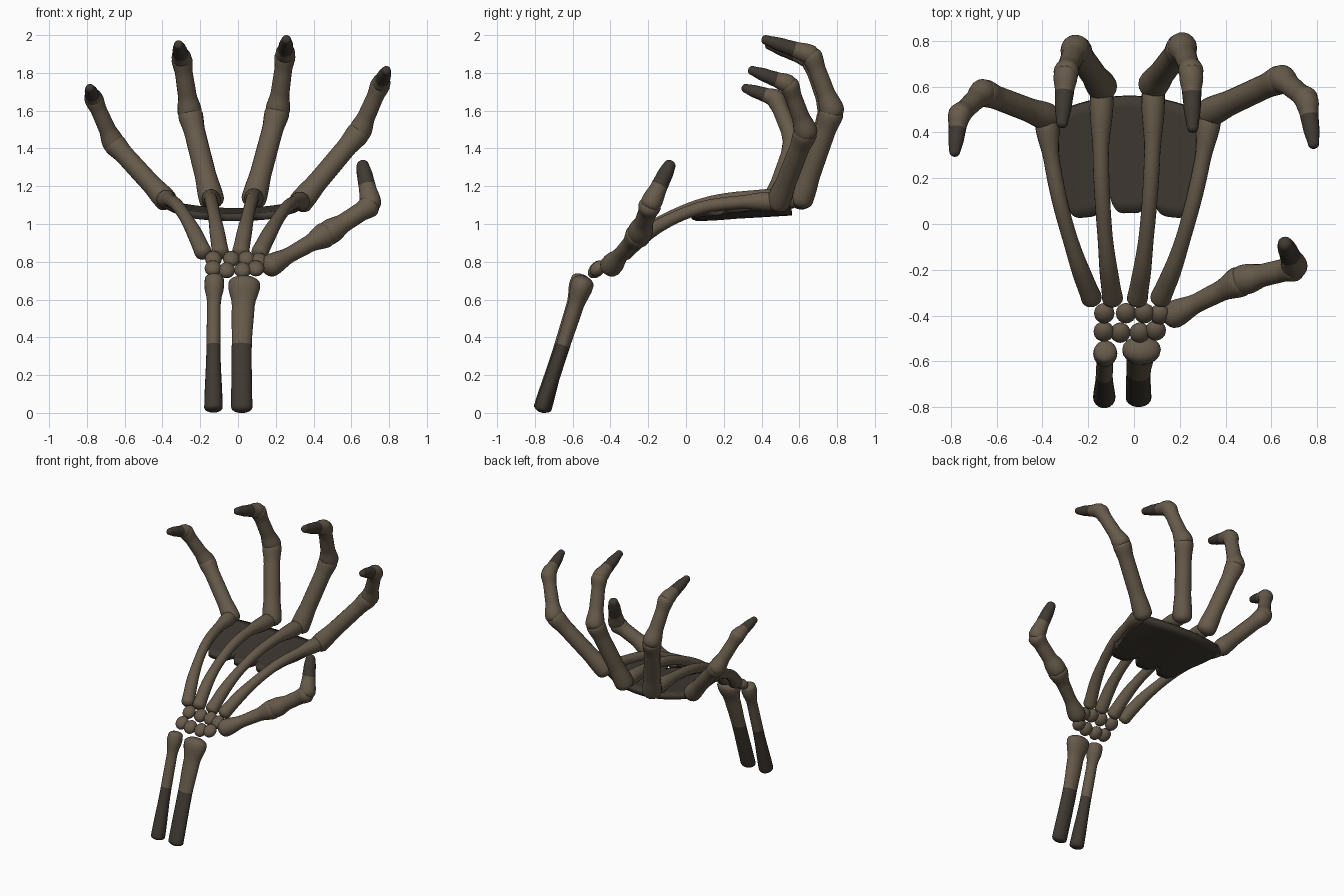
import bpy, bmesh, math
from mathutils import Vector, Matrix

if "Cube" in bpy.data.objects:
    bpy.data.objects.remove(bpy.data.objects["Cube"])


def material(name, col):
    m = bpy.data.materials.new(name)
    m.diffuse_color = (*col, 1)
    m.use_nodes = True
    m.node_tree.nodes["Principled BSDF"].inputs["Base Color"].default_value = m.diffuse_color
    return m


BONE = material("old bone", (0.135, 0.104, 0.070))
DARK = material("dark charred bone", (0.050, 0.041, 0.032))
SIDES = 18


def finish(name, bm):
    bmesh.ops.recalc_face_normals(bm, faces=bm.faces)
    me = bpy.data.meshes.new(name)
    bm.to_mesh(me)
    bm.free()
    me.materials.append(BONE)
    me.materials.append(DARK)
    for p in me.polygons:
        p.use_smooth = True
    ob = bpy.data.objects.new(name, me)
    bpy.context.collection.objects.link(ob)
    return ob


def spline(pts, t):
    """Catmull-Rom through pts, t in 0..1"""
    n = len(pts) - 1
    i = min(int(t * n), n - 1)
    u = t * n - i
    p1, p2 = pts[i], pts[i + 1]
    p0 = pts[i - 1] if i else p1 * 2 - p2
    p3 = pts[i + 2] if i + 2 <= n else p2 * 2 - p1
    return 0.5 * (2 * p1 + (p2 - p0) * u + (2 * p0 - 5 * p1 + 4 * p2 - p3) * u * u
                  + (3 * p1 - p0 - 3 * p2 + p3) * u ** 3)


def radius_at(prof, t):
    for (a, ra), (b, rb) in zip(prof, prof[1:]):
        if t <= b:
            u = (t - a) / (b - a)
            u = u * u * (3 - 2 * u)
            return ra + (rb - ra) * u
    return prof[-1][1]


def bone(name, pts, prof, dark=None, flat=1.0, cap=0.8):
    """Rounded tube along pts; prof = (t, radius); dark = t range painted dark"""
    pts = [Vector(p) for p in pts]
    length = sum((b - a).length for a, b in zip(pts, pts[1:]))
    c0, c1 = (min(0.4, cap * r / length) for r in (prof[0][1], prof[-1][1]))
    arc = [1 - math.cos(k * math.pi / 10) for k in range(1, 5)]
    ts = [c0 * a for a in arc] + [c0 + (1 - c0 - c1) * k / 22 for k in range(23)]
    ts += [1 - c1 * a for a in reversed(arc)]
    if dark:
        ts = sorted(ts + [d for d in dark if 0 < d < 1])
    bm = bmesh.new()
    rings = []
    for t in ts:
        c = spline(pts, t)
        tan = (spline(pts, min(1, t + .01)) - spline(pts, max(0, t - .01))).normalized()
        a = (Vector((1, 0, 0)) - tan * tan.x).normalized()
        b = tan.cross(a)
        r = radius_at(prof, t)
        for e, s in ((c0, t), (c1, 1 - t)):
            if s < e:
                r *= math.sqrt(max(0, 1 - (1 - s / e) ** 2))
        rings.append([bm.verts.new(c + a * r * math.cos(w) + b * r * flat * math.sin(w))
                      for w in (2 * math.pi * k / SIDES for k in range(SIDES))])
    for t0, t1, r0, r1 in zip(ts, ts[1:], rings, rings[1:]):
        for k in range(SIDES):
            j = (k + 1) % SIDES
            f = bm.faces.new((r0[k], r0[j], r1[j], r1[k]))
            f.material_index = int(bool(dark) and dark[0] <= (t0 + t1) / 2 <= dark[1])
    for ring, t in ((rings[0], 0), (rings[-1], 1)):
        f = bm.faces.new(ring)
        f.material_index = int(bool(dark) and dark[0] <= t <= dark[1])
    return finish(name, bm)


# Forearm bones, charred at the lower half
bone("forearm_radius", [(.02, -.77, .002), (.02, -.65, .36), (.035, -.535, .725)],
     [(0, .056), (.5, .053), (.78, .06), (.93, .085), (1, .08)], (0, .5), .72, .5)
bone("forearm_ulna", [(-.13, -.765, .005), (-.13, -.66, .36), (-.125, -.55, .735)],
     [(0, .049), (.5, .037), (.8, .036), (.92, .053), (1, .048)], (0, .5), 1, .5)

# Wrist bones in two rows
carpals = [(-.132, -.47, .765), (-.06, -.475, .755), (.025, -.475, .755), (.095, -.465, .765),
           (-.13, -.39, .815), (-.035, -.39, .815), (.045, -.39, .815), (.112, -.395, .805)]
for i, c in enumerate(carpals):
    bm = bmesh.new()
    mat = (Matrix.Translation(c) @ Matrix.Rotation(math.radians(40), 4, 'X')
           @ Matrix.Diagonal((.045, .05, .036, 1)))
    bmesh.ops.create_uvsphere(bm, u_segments=16, v_segments=10, radius=1, matrix=mat)
    finish(f"wrist_bone_{i + 1}", bm)

# Hand bones and fingers: metacarpal path, then middle joint, end joint, tip
fingers = {
    "little": ([(-.175, -.35, .83), (-.245, -.17, .98), (-.315, .06, 1.09), (-.36, .28, 1.125),
                (-.385, .47, 1.13)], (-.66, .575, 1.43), (-.765, .475, 1.665), (-.786, .295, 1.725), .92),
    "ring": ([(-.09, -.35, .83), (-.115, -.17, .985), (-.135, .06, 1.09), (-.145, .31, 1.135),
              (-.14, .60, 1.13)], (-.255, .765, 1.59), (-.298, .66, 1.875), (-.316, .42, 1.955), 1),
    "middle": ([(.01, -.35, .83), (.04, -.17, .985), (.065, .06, 1.095), (.08, .31, 1.14),
                (.085, .61, 1.135)], (.21, .775, 1.60), (.25, .665, 1.895), (.257, .40, 1.982), 1),
    "index": ([(.105, -.35, .83), (.18, -.17, .975), (.25, .06, 1.08), (.30, .28, 1.115),
               (.335, .49, 1.12)], (.645, .635, 1.49), (.755, .545, 1.74), (.788, .33, 1.82), .96),
}


def along(a, b, d):
    """Point a pushed d further back, away from b"""
    return a + (a - b).normalized() * d


for name, (meta, pip, dip, tip, s) in fingers.items():
    bone(name + "_hand_bone", meta,
         [(0, .047), (.12, .042), (.4, .033), (.75, .035), (.94, .052), (1, .05)])
    k, p, d, e = (Vector(v) for v in (meta[-1], pip, dip, tip))
    bone(name + "_lower_finger", [along(k, p, .05), along(p, k, .03)],
         [(0, .074 * s), (.12, .066 * s), (.35, .057 * s), (.75, .056 * s), (.92, .066 * s), (1, .06 * s)])
    bone(name + "_middle_finger", [along(p, d, .05), along(d, p, .035)],
         [(0, .066 * s), (.15, .064 * s), (.4, .049 * s), (.7, .047 * s), (.88, .055 * s), (1, .052 * s)])
    bone(name + "_finger_tip", [along(d, e, .035), e],
         [(0, .052 * s), (.2, .052 * s), (.42, .042 * s), (.6, .038 * s), (1, .024 * s)], (.42, 1))

# Thumb
base, mcp, ip, tip = (Vector(v) for v in
                      ((.165, -.40, .775), (.475, -.245, .95), (.705, -.19, 1.10), (.655, -.075, 1.335)))
bone("thumb_hand_bone", [along(base, mcp, .04), along(mcp, base, .03)],
     [(0, .056), (.12, .06), (.4, .042), (.65, .045), (.9, .068), (1, .06)])
bone("thumb_lower", [along(mcp, ip, .05), along(ip, mcp, .035)],
     [(0, .066), (.2, .066), (.45, .05), (.7, .05), (.88, .06), (1, .056)])
bone("thumb_tip", [along(ip, tip, .035), tip],
     [(0, .055), (.2, .056), (.5, .045), (.7, .042), (1, .03)], (.5, 1))

# Palm web: arched sheet with three lobes towards the wrist
bm = bmesh.new()
NU, NV = 48, 10
rows = []
for j in range(NV + 1):
    v = j / NV
    row = []
    for i in range(NU + 1):
        u = 2 * i / NU - 1
        lobe = min(1, min(abs(u - c) / w for c, w in ((-.66, .34), (0, .32), (.66, .34))))
        front = .02 + .03 * (1 - abs(u)) + .12 * lobe ** 4
        back = .56 - .10 * u * u
        x = u * (.29 + .085 * v) - .02
        y = front + (back - front) * v
        row.append(bm.verts.new((x, y, 1.035 + .03 * v + .025 * u * u + .02 * v * u * u)))
    rows.append(row)
for r0, r1 in zip(rows, rows[1:]):
    for i in range(NU):
        bm.faces.new((r0[i], r0[i + 1], r1[i + 1], r1[i])).material_index = 1
web = finish("palm_web", bm)
mod = web.modifiers.new("thickness", 'SOLIDIFY')
mod.thickness = .04
mod.offset = 0
